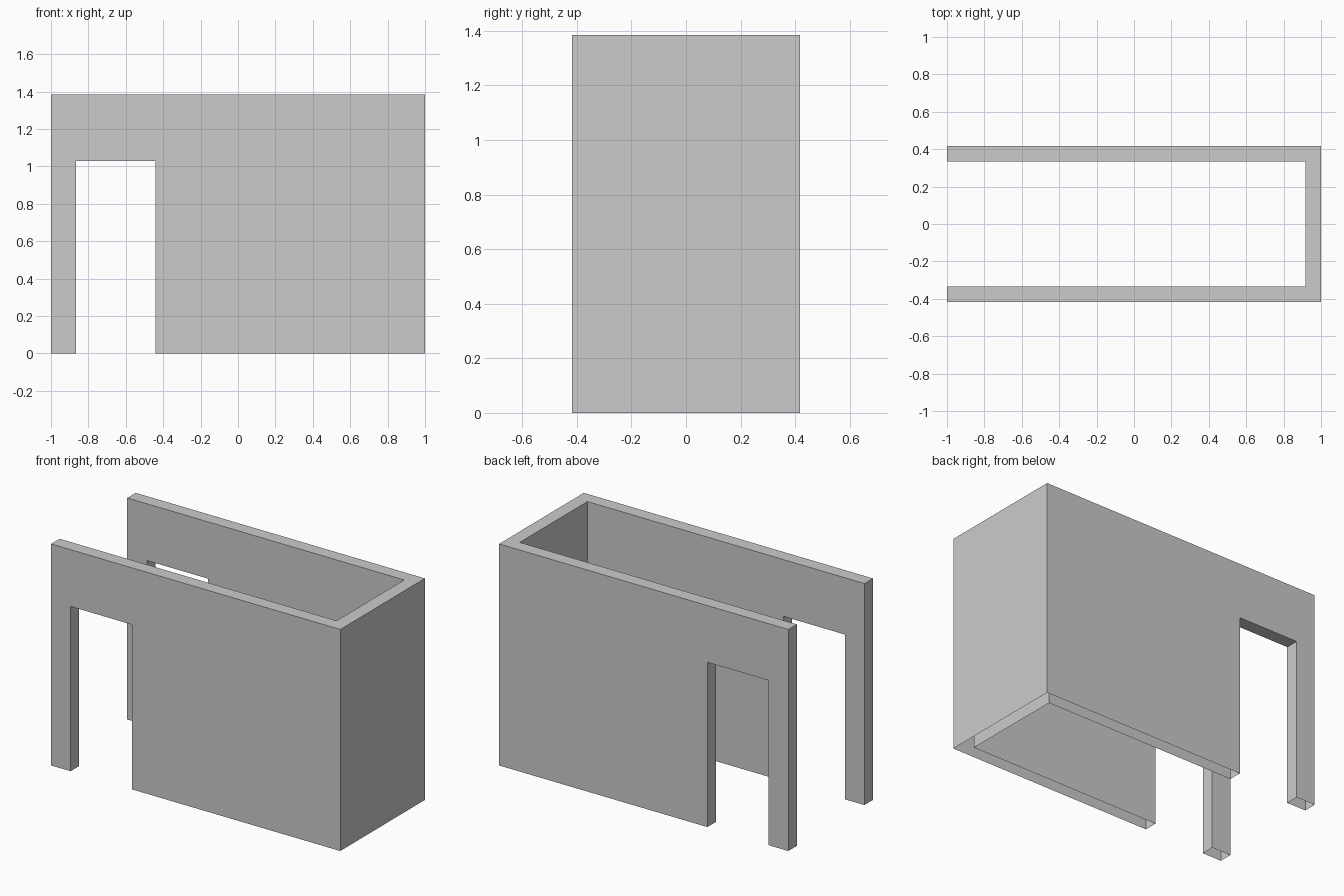
import bpy, bmesh

if "Cube" in bpy.data.objects:
    bpy.data.objects.remove(bpy.data.objects["Cube"])

HX, HY, H = 1.0, 0.418, 1.385      # half length, half depth, height
T = 0.084                          # wall thickness
DOOR_X0, DOOR_X1, DOOR_H = -0.865, -0.44, 1.03

grey = bpy.data.materials.new("plain grey")
grey.diffuse_color = (0.6, 0.6, 0.6, 1.0)
grey.use_nodes = True
grey.node_tree.nodes["Principled BSDF"].inputs["Base Color"].default_value = grey.diffuse_color


def extrude_plan(name, plan, z0, z1):
    """Extrude a floor plan outline from z0 up to z1."""
    bm = bmesh.new()
    face = bm.faces.new([bm.verts.new((x, y, z0)) for x, y in plan])
    top = bmesh.ops.extrude_face_region(bm, geom=[face], use_keep_orig=True)["geom"]
    for v in top:
        if isinstance(v, bmesh.types.BMVert):
            v.co.z = z1
    bmesh.ops.recalc_face_normals(bm, faces=bm.faces)
    mesh = bpy.data.meshes.new(name)
    bm.to_mesh(mesh)
    bm.free()
    obj = bpy.data.objects.new(name, mesh)
    bpy.context.collection.objects.link(obj)
    return obj


# U-shaped walls, open on the left end
half = [(-HX, HY - T), (-HX, HY), (HX, HY)]
inner = (HX - T, HY - T)
plan = [inner] + half + [(x, -y) for x, y in reversed(half)] + [(inner[0], -inner[1])]
walls = extrude_plan("walls", plan, 0, H)
walls.data.materials.append(grey)

# Doorway through both long walls
cutter = extrude_plan("doorway_cutter", [(DOOR_X0, -1), (DOOR_X1, -1), (DOOR_X1, 1), (DOOR_X0, 1)],
                      -0.5, DOOR_H)
cutter.data.materials.append(grey)
cutter.hide_render = True
mod = walls.modifiers.new("doorways", 'BOOLEAN')
mod.operation, mod.solver, mod.object = 'DIFFERENCE', 'EXACT', cutter
bpy.context.view_layer.update()
cut = bpy.data.meshes.new_from_object(walls.evaluated_get(bpy.context.evaluated_depsgraph_get()))
walls.modifiers.clear()
walls.data = cut
bpy.data.objects.remove(cutter)

# The wall shell is hollow and open underneath
bm = bmesh.new()
bm.from_mesh(cut)
bottom = [f for f in bm.faces if all(abs(v.co.z) < 1e-4 for v in f.verts)]
bmesh.ops.delete(bm, geom=bottom, context='FACES')
bm.to_mesh(cut)
bm.free()
